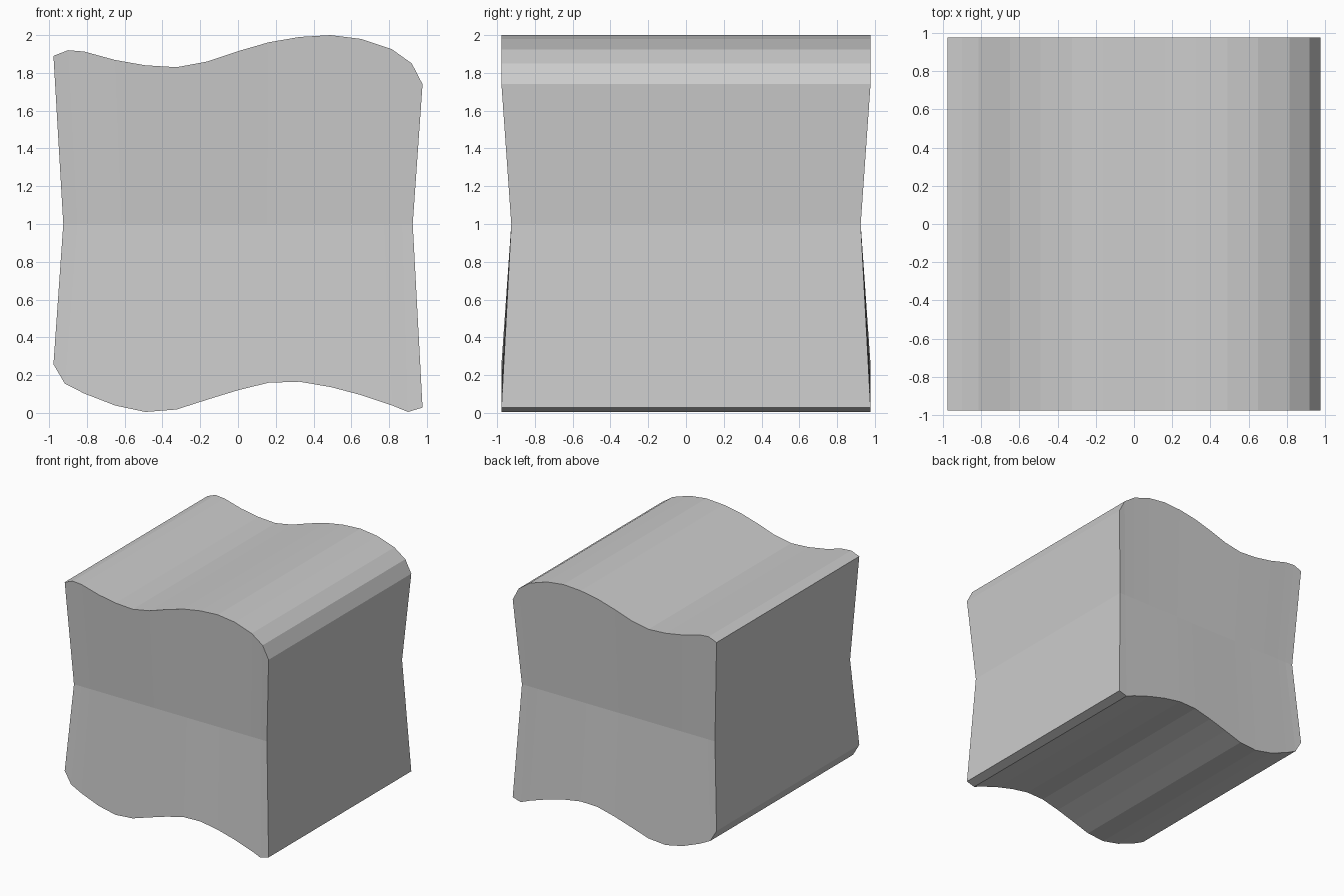
import bpy, bmesh

if "Cube" in bpy.data.objects:
    bpy.data.objects.remove(bpy.data.objects["Cube"])

HALF, WAIST = 0.977, 0.925

# Wavy outlines of the top and bottom, as (x, z) seen from the front
top = [(-HALF, 1.89), (-0.9, 1.92), (-0.815, 1.913), (-0.65, 1.868), (-0.49, 1.84),
       (-0.325, 1.83), (-0.163, 1.86), (0, 1.915), (0.163, 1.962), (0.325, 1.99),
       (0.49, 2.0), (0.65, 1.98), (0.815, 1.925), (0.92, 1.85), (HALF, 1.74)]
bottom = [(-HALF, 0.257), (-0.917, 0.155), (-0.815, 0.103), (-0.65, 0.039), (-0.49, 0.005),
          (-0.325, 0.018), (-0.163, 0.07), (0, 0.12), (0.163, 0.16), (0.325, 0.165),
          (0.49, 0.137), (0.65, 0.095), (0.815, 0.04), (0.9, 0.005), (HALF, 0.028)]
# Narrow waist at mid height
waist = [(x * WAIST / HALF, 1.0) for x, z in top]

bm = bmesh.new()


def row(points, y):
    return [bm.verts.new((x, y, z)) for x, z in points]


def strip(a, b):
    for i in range(len(a) - 1):
        bm.faces.new((a[i], a[i + 1], b[i + 1], b[i]))


# Front and back walls, each pinched at the waist
front, back = [[row(bottom, s * HALF), row(waist, s * WAIST), row(top, s * HALF)]
               for s in (-1, 1)]
for wall in (front, back):
    strip(wall[0], wall[1])
    strip(wall[1], wall[2])

# Wavy top and bottom
strip(front[2], back[2])
strip(front[0], back[0])

# Left and right walls
for end in (0, -1):
    strip([r[end] for r in front], [r[end] for r in back])

bmesh.ops.recalc_face_normals(bm, faces=bm.faces)
mesh = bpy.data.meshes.new("wavy_block")
bm.to_mesh(mesh)
bm.free()
bpy.context.collection.objects.link(bpy.data.objects.new("wavy_block", mesh))
